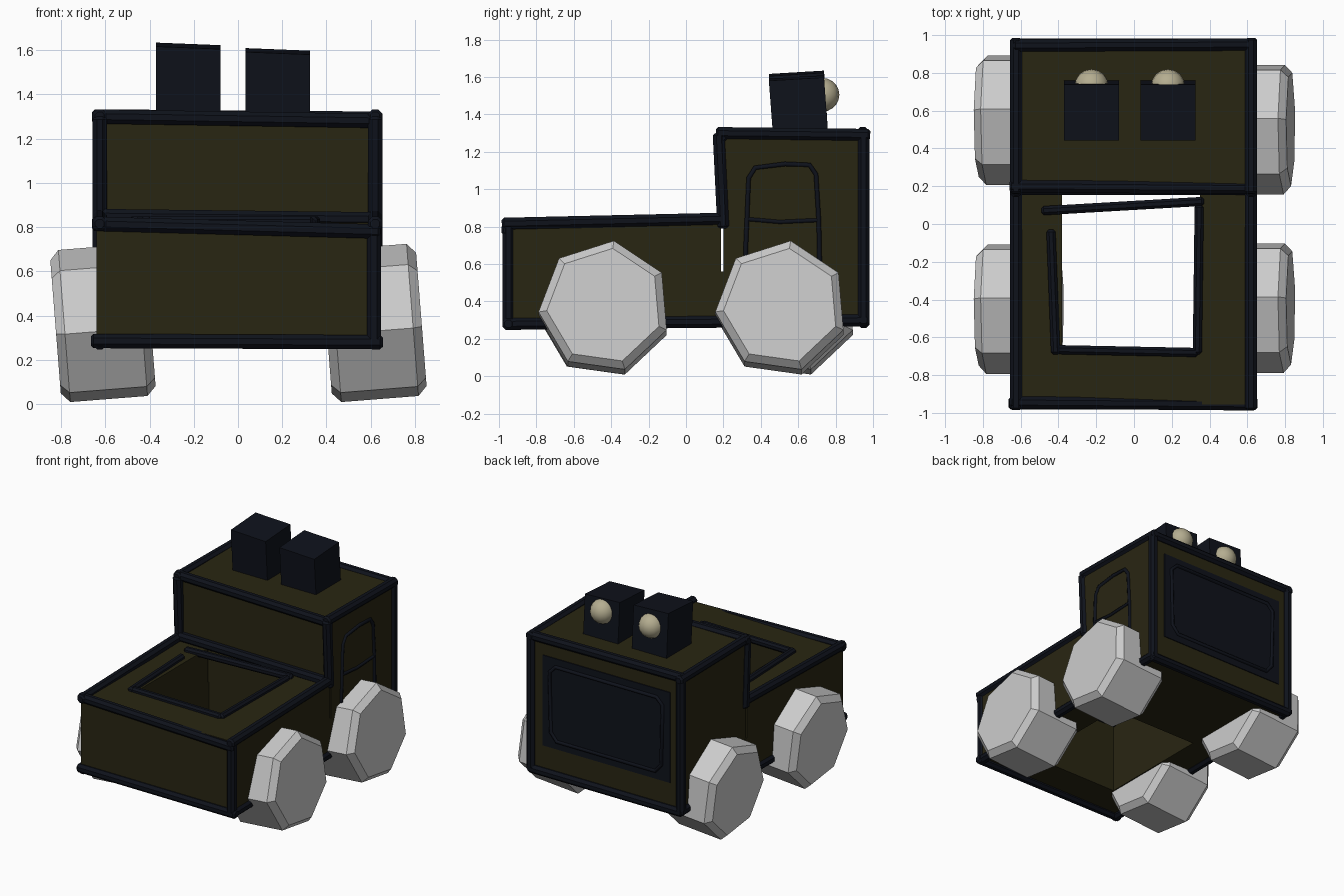
import bpy, bmesh, math
from mathutils import Vector, Matrix

if "Cube" in bpy.data.objects:
    bpy.data.objects.remove(bpy.data.objects["Cube"])


def material(name, rgb):
    m = bpy.data.materials.new(name)
    m.diffuse_color = (*rgb, 1)
    m.use_nodes = True
    m.node_tree.nodes["Principled BSDF"].inputs["Base Color"].default_value = m.diffuse_color
    return m


OLIVE = material("olive paint", (0.022, 0.019, 0.006))
NAVY = material("dark trim", (0.0045, 0.006, 0.011))
CREAM = material("lamp cream", (0.46, 0.42, 0.28))


def finish(name, bm, mat=None):
    bmesh.ops.recalc_face_normals(bm, faces=bm.faces)
    me = bpy.data.meshes.new(name)
    bm.to_mesh(me)
    bm.free()
    ob = bpy.data.objects.new(name, me)
    bpy.context.collection.objects.link(ob)
    if mat:
        me.materials.append(mat)
    return ob


def bevel(ob, width, segments=1):
    # only the edges around the end caps are sharper than 60 degrees
    b = ob.modifiers.new("bevel", 'BEVEL')
    b.width, b.segments = width, segments
    b.limit_method, b.angle_limit = 'ANGLE', math.radians(60)


def box(name, lo, hi, mat):
    bm = bmesh.new()
    lo, hi = Vector(lo), Vector(hi)
    mx = Matrix.Translation((lo + hi) / 2) @ Matrix.Diagonal((*(hi - lo), 1))
    bmesh.ops.create_cube(bm, size=1, matrix=mx)
    return finish(name, bm, mat)


def beam(name, a, b, r=0.035):
    # eight-sided bar with chamfered ends
    a, b = Vector(a), Vector(b)
    d = b - a
    mx = Matrix.Translation((a + b) / 2) @ d.to_track_quat('Z', 'Y').to_matrix().to_4x4()
    bm = bmesh.new()
    bmesh.ops.create_cone(bm, cap_ends=True, segments=8, radius1=r, radius2=r,
                          depth=d.length, matrix=mx @ Matrix.Rotation(math.pi / 8, 4, 'Z'))
    bevel(finish(name, bm, NAVY), 0.012)


def tube(name, pts, r, cyclic=False):
    cu = bpy.data.curves.new(name, 'CURVE')
    cu.dimensions = '3D'
    cu.bevel_depth, cu.bevel_resolution = r, 1
    sp = cu.splines.new('POLY')
    sp.points.add(len(pts) - 1)
    for p, co in zip(sp.points, pts):
        p.co = (*co, 1)
    sp.use_cyclic_u = cyclic
    cu.materials.append(NAVY)
    bpy.context.collection.objects.link(bpy.data.objects.new(name, cu))


def wheel(name, x, y):
    # seven-sided chunky wheel, leaning slightly
    bm = bmesh.new()
    rings = []
    for s in (-0.215, 0.215):
        ang = [math.radians(82) + i * math.tau / 7 for i in range(7)]
        rings.append([bm.verts.new((s, 0.355 * math.cos(t), 0.355 * math.sin(t))) for t in ang])
        bm.faces.new(rings[-1])
    for i in range(7):
        j = (i + 1) % 7
        bm.faces.new((rings[0][i], rings[0][j], rings[1][j], rings[1][i]))
    ob = finish(name, bm)
    ob.location = (x, y, 0.36)
    ob.rotation_euler.y = -math.radians(4.5)
    bevel(ob, 0.04)


# cab
box("cab", (-0.635, 0.2, 0.28), (0.635, 0.955, 1.305), OLIVE)

# cargo bed: thick walls around a well that is open below
for level, z0, z1, back in (("lower", 0.28, 0.56, 0.21), ("upper", 0.56, 0.82, 0.186)):
    box(f"bed_{level}_left", (-0.64, -0.68, z0), (-0.38, back, z1), OLIVE)
    box(f"bed_{level}_right", (0.35, -0.68, z0), (0.635, back, z1), OLIVE)
    box(f"bed_{level}_front", (-0.64, -0.955, z0), (0.635, -0.68, z1), OLIVE)

# trim running along both sides
for side, x in (("left", -0.625), ("right", 0.62)):
    beam(f"cab_top_trim_{side}", (x, 0.16, 1.3), (x, 0.985, 1.29))
    beam(f"cab_rear_post_{side}", (x, 0.175, 1.3), (x, 0.2, 0.79))
    beam(f"cab_front_post_{side}", (x, 0.95, 0.27), (x, 0.95, 1.31))
    beam(f"bed_top_trim_{side}", (x, -0.985, 0.815), (x, 0.2, 0.842))
    beam(f"bottom_trim_{side}", (x, -0.975, 0.28), (x, 0.98, 0.3))

# trim running across
beam("cab_top_trim_rear", (-0.66, 0.2, 1.3), (0.645, 0.19, 1.28))
beam("cab_top_trim_front", (-0.64, 0.945, 1.3), (0.645, 0.95, 1.29))
beam("cab_base_trim", (-0.65, 0.185, 0.85), (0.64, 0.185, 0.835))
beam("bed_top_trim_front", (-0.66, -0.945, 0.815), (0.645, -0.955, 0.78))
beam("bottom_trim_bed", (-0.665, -0.95, 0.285), (0.655, -0.95, 0.28))
beam("bottom_trim_cab", (-0.64, 0.95, 0.29), (0.64, 0.95, 0.29))
beam("bed_corner_post", (0.615, -0.95, 0.26), (0.615, -0.95, 0.81))

# loose bars around the well
for i, (a, b) in enumerate([((-0.49, 0.07), (0.37, 0.12)), ((0.345, 0.1), (0.335, -0.69)),
                            ((0.34, -0.68), (-0.41, -0.665)), ((-0.415, -0.69), (-0.44, -0.03))]):
    beam(f"well_bar_{i + 1}", (*a, 0.825), (*b, 0.825), 0.026)

# windscreen panel with rounded surround
box("windscreen", (-0.54, 0.94, 0.49), (0.52, 0.962, 1.17), NAVY)
outline = [(-0.42, 0.55), (0.4, 0.55), (0.45, 0.61), (0.46, 1.06), (0.41, 1.11),
           (-0.43, 1.11), (-0.48, 1.06), (-0.47, 0.61)]
tube("windscreen_surround", [(x, 0.964, z) for x, z in outline], 0.014, True)

# door outline on the right side
door = [(0.31, 0.32), (0.32, 0.7), (0.335, 1.06), (0.37, 1.115), (0.53, 1.135),
        (0.66, 1.13), (0.695, 1.08), (0.71, 0.83), (0.72, 0.32)]
tube("door_outline", [(0.637, y, z) for y, z in door], 0.014)
tube("door_sill", [(0.637, y, z) for y, z in [(0.33, 0.84), (0.5, 0.825), (0.71, 0.835)]], 0.012)

# roof lamps: leaning housings with round lenses
for side, x, top in (("left", -0.225, 1.62), ("right", 0.18, 1.595)):
    housing = box(f"lamp_housing_{side}", (x - 0.145, 0.465, 1.29), (x + 0.145, 0.76, top), NAVY)
    for v in housing.data.vertices:
        if v.co.z > 1.4:
            v.co.y -= 0.022
            v.co.z -= 0.04 * (v.co.x - x) + 0.06 * (0.6 - v.co.y)
    bm = bmesh.new()
    bmesh.ops.create_uvsphere(bm, u_segments=16, v_segments=10, radius=0.09,
                              matrix=Matrix.Translation((x, 0.73, 1.505)))
    lens = finish(f"lamp_lens_{side}", bm, CREAM)
    lens.data.polygons.foreach_set("use_smooth", [True] * len(lens.data.polygons))

# wheels
wheel("wheel_bed_left", -0.61, -0.44)
wheel("wheel_bed_right", 0.615, -0.435)
wheel("wheel_cab_left", -0.61, 0.56)
wheel("wheel_cab_right", 0.615, 0.51)
